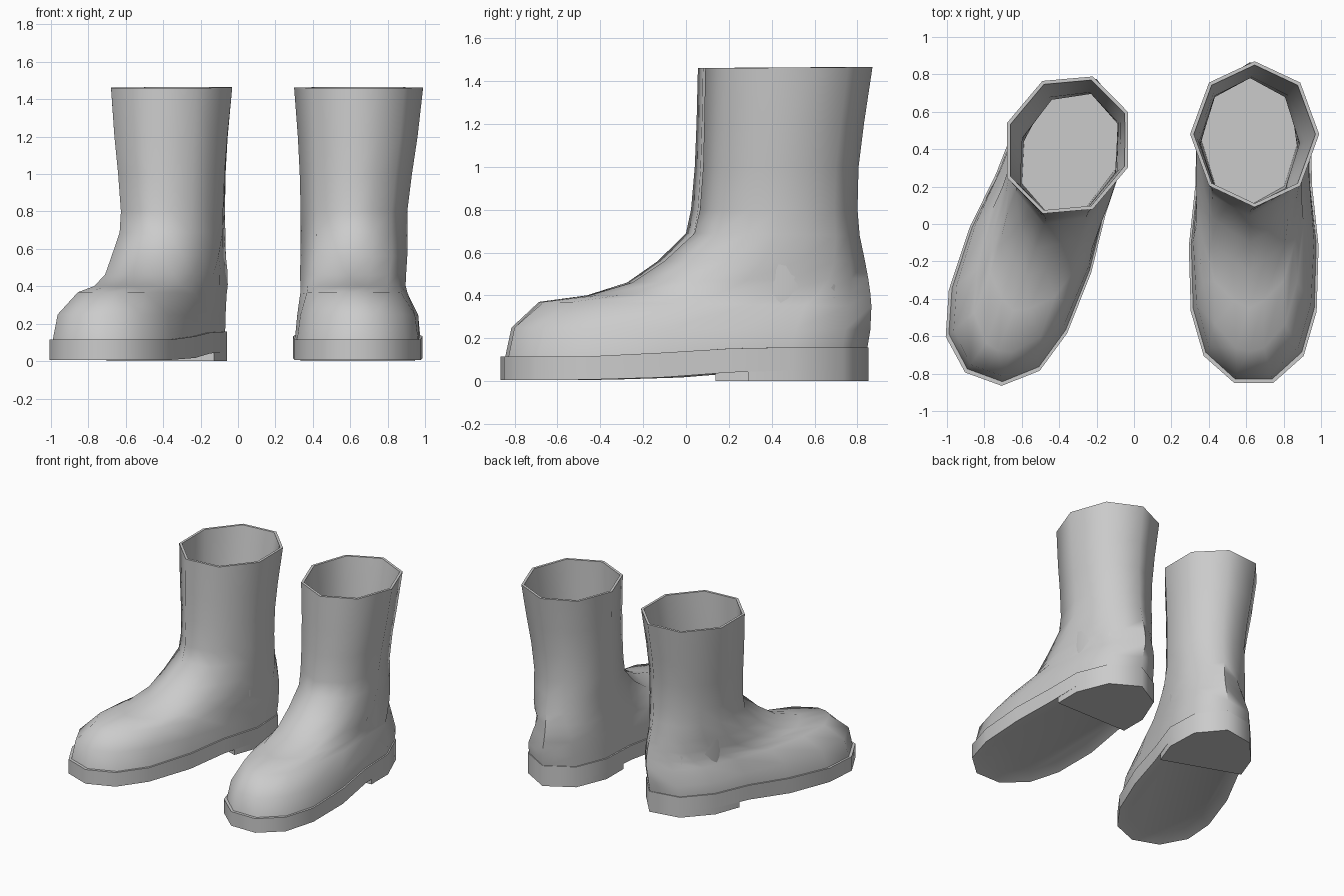
import bpy, bmesh, math
from mathutils import Matrix, Vector

if "Cube" in bpy.data.objects:
    bpy.data.objects.remove(bpy.data.objects["Cube"])

rubber = bpy.data.materials.new("grey_rubber")
rubber.use_nodes = True
grey = (0.6, 0.6, 0.6, 1)
rubber.diffuse_color = grey
rubber.node_tree.nodes["Principled BSDF"].inputs["Base Color"].default_value = grey

# Half outlines from front to back: (position along length, share of width)
SOLE = [(0, 0), (0, .3), (.085, .77), (.225, .97), (.43, 1), (.62, .9), (.79, .88), (.93, .6), (1, 0)]
SHAFT = [(0, 0), (.073, .354), (.146, .707), (.323, .854), (.5, 1), (.677, .854), (.854, .707), (.927, .354), (1, 0)]


def lerp(a, b, t):
    return a + (b - a) * t


def sole_top(y):
    return lerp(.115, .158, min(max((y + .4) / .7, 0), 1))


def sole_bottom(y):
    return .005 + .045 * max((y + .85) / 1.14, 0) ** 3 if y < .3 else .05


def ring(cx, yf, zf, yb, zb, w, k, taper=1, wall=0):
    """Closed loop blended from sole outline (k=0) to octagon (k=1)."""
    half = []
    for (u0, w0), (u1, w1) in zip(SOLE, SHAFT):
        u, ww = lerp(u0, u1, k), lerp(w0, w1, k)
        ww *= (w - wall) * lerp(taper, 1, min(u / .6, 1))
        half.append((ww, lerp(yf + wall, yb - wall, u), lerp(zf, zb, u)))
    loop = half + [(-x, y, z) for x, y, z in half[-2:0:-1]]
    return [Vector((cx + x, y, z)) for x, y, z in loop]


def loft(name, rings, cap_start=False, cap_end=False):
    bm = bmesh.new()
    loops = [[bm.verts.new(p) for p in r] for r in rings]
    n = len(loops[0])
    for a, b in zip(loops, loops[1:]):
        for i in range(n):
            j = (i + 1) % n
            bm.faces.new((a[i], a[j], b[j], b[i]))
    if cap_start:
        bm.faces.new(loops[0][::-1])
    if cap_end:
        bm.faces.new(loops[-1])
    bmesh.ops.recalc_face_normals(bm, faces=bm.faces)
    me = bpy.data.meshes.new(name)
    bm.to_mesh(me)
    bm.free()
    me.materials.append(rubber)
    ob = bpy.data.objects.new(name, me)
    bpy.context.collection.objects.link(ob)
    return ob


# Upper: foot, ankle and shaft, then over the rim and down inside
FOOT = [
    (.64, -.80, .25, .86, .24, .33, 0, .93),
    (.62, -.68, .37, .865, .35, .305, .15, .78),
    (.615, -.45, .40, .86, .41, .295, .4, .8),
    (.615, -.25, .46, .85, .48, .29, .7, .9),
    (.62, -.10, .56, .835, .56, .285, .9),
]
LEG = [
    (.62, .04, .69, .81, .68, .285, 1),
    (.62, .065, .80, .80, .80, .285, 1),
    (.63, .08, 1.0, .805, 1.0, .30, 1),
    (.64, .085, 1.2, .83, 1.2, .32, 1),
    (.645, .09, 1.46, .87, 1.465, .345, 1),
]
base = ring(.64, -.83, 0, .845, 0, .335, 0)
for p in base:
    p.z = sole_top(p.y) - .01
inner = [ring(*r, wall=.02) for r in reversed(LEG)]
inner.append(ring(.62, .1, .22, .80, .22, .26, 1))
upper = loft("left_boot_upper", [base] + [ring(*r) for r in FOOT + LEG] + inner, cap_end=True)

# Sole: welt ledge, side band and recessed underside
edge = ring(.64, -.85, 0, .852, 0, .347, 0)
top = [Vector((p.x, p.y, sole_top(p.y))) for p in edge]
ledge = [Vector((lerp(p.x, .64, .08), lerp(p.y, 0, .05), sole_top(p.y))) for p in edge]
bottom = [Vector((p.x, p.y, sole_bottom(p.y))) for p in edge]
recess = [Vector((lerp(p.x, .64, .22), lerp(p.y, 0, .12), p.z + .03)) for p in bottom]
sole = loft("left_boot_sole", [ledge, top, bottom, recess], cap_end=True)

# Heel block: back part of the sole outline, closed by a straight front edge
front_y = .29
back = [p for p in edge if p.y > front_y]
right_x = max(p.x for p in back)
left_x = min(p.x for p in back)
outline = [Vector((right_x, front_y, 0))] + back + [Vector((left_x, front_y, 0))]
heel = loft("left_boot_heel", [[p + Vector((0, 0, z)) for p in outline] for z in (0, .09)], True, True)

# The right boot is a mirrored copy, turned outward about its shaft
turn = (Matrix.Translation((-.355, .422, 0)) @ Matrix.Rotation(math.radians(-20), 4, "Z")
        @ Matrix.Scale(-1, 4, (1, 0, 0)) @ Matrix.Translation((-.645, -.48, 0)))
parts = [upper, sole, heel]
for ob in list(parts):
    me = ob.data.copy()
    me.transform(turn)
    me.flip_normals()
    copy = bpy.data.objects.new(ob.name.replace("left", "right"), me)
    bpy.context.collection.objects.link(copy)
    parts.append(copy)

# Soft shading with crisp rims and ledges
for ob in parts:
    bpy.ops.object.select_all(action="DESELECT")
    ob.select_set(True)
    bpy.context.view_layer.objects.active = ob
    bpy.ops.object.shade_smooth_by_angle(angle=math.radians(62))
